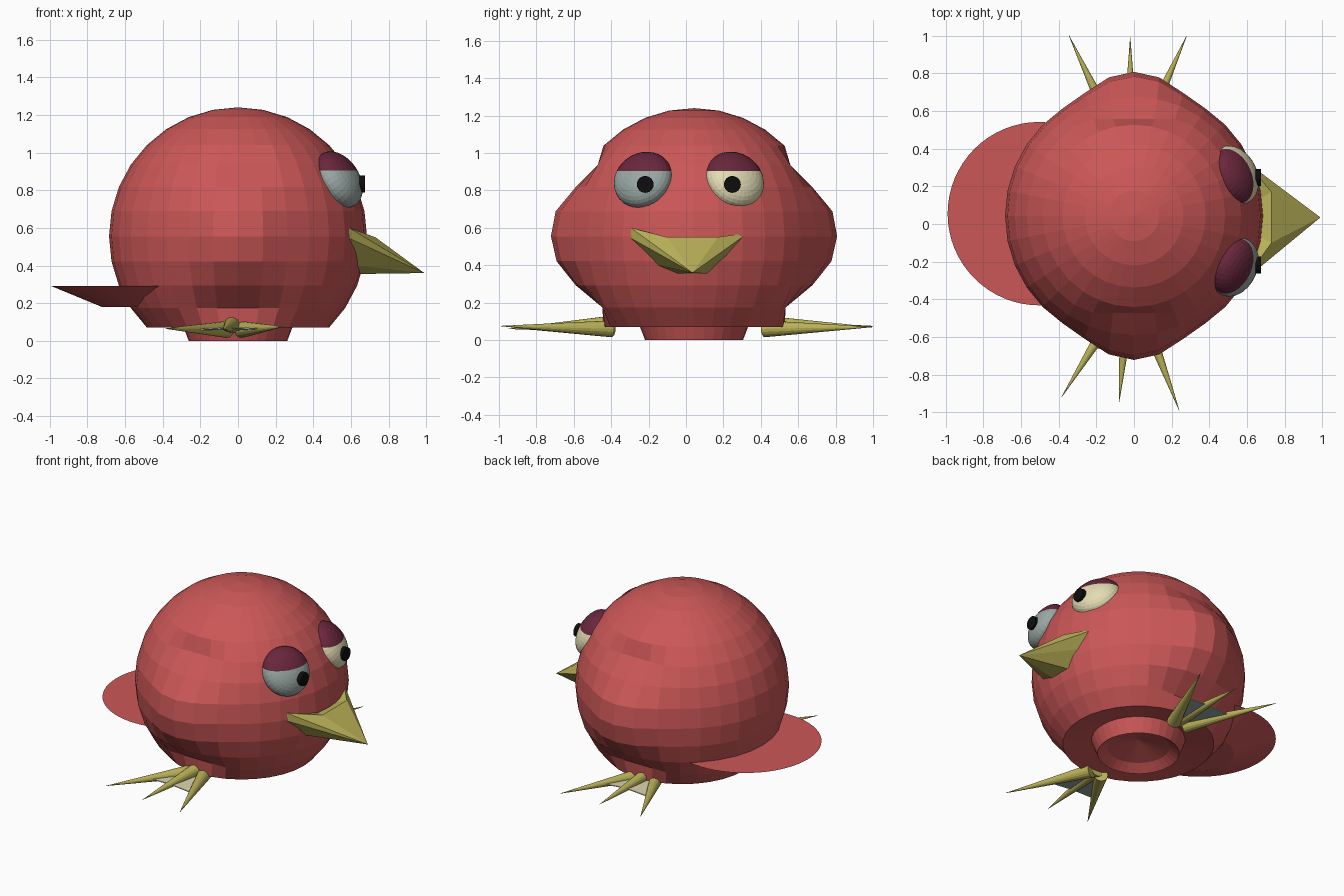
import bpy, bmesh, math
from mathutils import Vector, Matrix

if "Cube" in bpy.data.objects:
    bpy.data.objects.remove(bpy.data.objects["Cube"])


def material(name, rgb):
    m = bpy.data.materials.new(name)
    m.diffuse_color = (*rgb, 1)
    m.use_nodes = True
    m.node_tree.nodes["Principled BSDF"].inputs["Base Color"].default_value = m.diffuse_color
    return m


RED = material("red feathers", (0.60, 0.095, 0.095))
MAROON = material("maroon eyelid", (0.14, 0.02, 0.045))
OLIVE = material("olive yellow", (0.50, 0.45, 0.10))
CREAM = material("cream", (0.76, 0.71, 0.45))
GREY = material("grey green", (0.32, 0.39, 0.37))
BLACK = material("black", (0.004, 0.004, 0.004))


def finish(name, bm, *mats, normals=True):
    if normals:
        bmesh.ops.recalc_face_normals(bm, faces=bm.faces)
    me = bpy.data.meshes.new(name)
    bm.to_mesh(me)
    bm.free()
    for m in mats:
        me.materials.append(m)
    ob = bpy.data.objects.new(name, me)
    bpy.context.collection.objects.link(ob)
    return ob


# Body: low-poly ball with bulging wing sides, flattened flanks and a hollow foot ring
R, CY, CZ = 0.685, 0.043, 0.555
bm = bmesh.new()
bmesh.ops.create_uvsphere(bm, u_segments=32, v_segments=16, radius=R)
bulge = {0: 0.08, 1: 0.068, -1: 0.063}
base = {-5: (0.30, 0.10), -6: (0.262, 0.0), -7: (0.20, 0.045)}
for v in bm.verts:
    x, y, z = v.co
    ring = round(math.degrees(math.asin(max(-1, min(1, z / R)))) / 11.25)
    if ring in base:
        r, h = base[ring]
        k = r / math.hypot(x, y)
        v.co = (x * k, y * k, h - CZ)
    elif ring == -8:
        v.co.z = 0.10 - CZ
    elif ring in bulge:
        step = round(math.degrees(math.atan2(abs(x), abs(y))) / 11.25)
        v.co.y += math.copysign(bulge[ring] * {0: 1, 1: 0.8, 2: 0.25}.get(step, 0), y)
    elif ring in (3, -3):
        lim = 0.515 if ring > 0 else 0.49
        v.co.y = max(-lim, min(lim, y))
bmesh.ops.translate(bm, verts=bm.verts, vec=(0, CY, CZ))
finish("body", bm, RED)

# Tail: wide flat fan tapering underneath
bm = bmesh.new()
bmesh.ops.create_cone(bm, cap_ends=True, segments=64, radius1=0.22, radius2=0.487, depth=0.11,
                      matrix=Matrix.Translation((-0.503, 0.055, 0.235)))
finish("tail", bm, RED)

# Beak: faceted fan of faces meeting at the tip
bm = bmesh.new()
rim = [bm.verts.new(p) for p in (
    (0.59, -0.295, 0.60), (0.73, -0.10, 0.55), (0.73, 0.17, 0.55), (0.59, 0.335, 0.575),
    (0.62, 0.23, 0.46), (0.65, 0.11, 0.355), (0.65, -0.04, 0.355), (0.63, -0.15, 0.40),
    (0.59, -0.295, 0.545))]
tip = bm.verts.new((0.99, 0.035, 0.36))
back = bm.verts.new((0.50, 0.03, 0.50))
for a, b in zip(rim, rim[1:] + rim[:1]):
    bm.faces.new((a, b, tip))
    bm.faces.new((b, a, back))
finish("beak", bm, OLIVE)

# Eyes: flattened balls facing forward, up and outward, with lids above a level line
LID = 0.905
for side, cy, white, label in ((-1, -0.23, GREY, "right"), (1, 0.26, CREAM, "left")):
    n = Vector((0.785, 0.366 * side, 0.5))
    c = Vector((0.535, cy, 0.857))
    bm = bmesh.new()
    bmesh.ops.create_uvsphere(bm, u_segments=32, v_segments=16, radius=1)
    mat = Matrix.Translation(c) @ n.to_track_quat('Z', 'Y').to_matrix().to_4x4() \
        @ Matrix.Diagonal((0.163, 0.163, 0.10, 1))
    bmesh.ops.transform(bm, matrix=mat, verts=bm.verts)
    bmesh.ops.bisect_plane(bm, geom=bm.verts[:] + bm.edges[:] + bm.faces[:],
                           plane_co=(0, 0, LID), plane_no=(0, 0, 1))
    for f in bm.faces:
        f.material_index = int(f.calc_center_median().z > LID)
    finish(label + "_eye", bm, white, MAROON)
    # Pupil: black disc facing straight ahead
    bm = bmesh.new()
    bmesh.ops.create_cone(bm, cap_ends=True, segments=24, radius1=0.045, radius2=0.045, depth=0.03,
                          matrix=Matrix.Translation((0.66, cy - 0.012 * side, 0.832))
                          @ Matrix.Rotation(math.pi / 2, 4, 'Y'))
    finish(label + "_pupil", bm, BLACK)

# Feet: three pointed toes each, joined by a thin web
feet = {
    "left": [((-0.07, 0.42, 0.06), (-0.345, 1.0, 0.075)),
             ((-0.02, 0.42, 0.085), (-0.02, 0.99, 0.07)),
             ((0.02, 0.42, 0.06), (0.28, 1.0, 0.07))],
    "right": [((-0.06, -0.40, 0.06), (-0.385, -0.92, 0.065)),
              ((-0.03, -0.40, 0.085), (-0.08, -0.95, 0.06)),
              ((0.02, -0.40, 0.06), (0.24, -0.99, 0.075))]}
for label, toes in feet.items():
    bm = bmesh.new()
    mids = []
    for a, b in toes:
        a, b = Vector(a), Vector(b)
        d = b - a
        bmesh.ops.create_cone(bm, cap_ends=True, segments=16, radius1=0.045, radius2=0.001,
                              depth=d.length, matrix=Matrix.Translation((a + b) / 2)
                              @ d.to_track_quat('Z', 'Y').to_matrix().to_4x4())
        mids.append(a + d * 0.5)
    finish(label + "_toes", bm, OLIVE)
    # Web: cream on top, grey underneath
    bm = bmesh.new()
    heel = Vector(toes[1][0])
    heel.z = 0.06
    for i in (0, 1):
        f = bm.faces.new([bm.verts.new(p) for p in (heel, mids[i], mids[i + 1])])
        ext = bmesh.ops.extrude_face_region(bm, geom=[f], use_keep_orig=True)
        bmesh.ops.translate(bm, vec=(0, 0, -0.006),
                            verts=[g for g in ext["geom"] if isinstance(g, bmesh.types.BMVert)])
    bmesh.ops.recalc_face_normals(bm, faces=bm.faces)
    bm.normal_update()
    for f in bm.faces:
        f.material_index = int(f.normal.z < -0.3)
    finish(label + "_web", bm, CREAM, GREY, normals=False)
